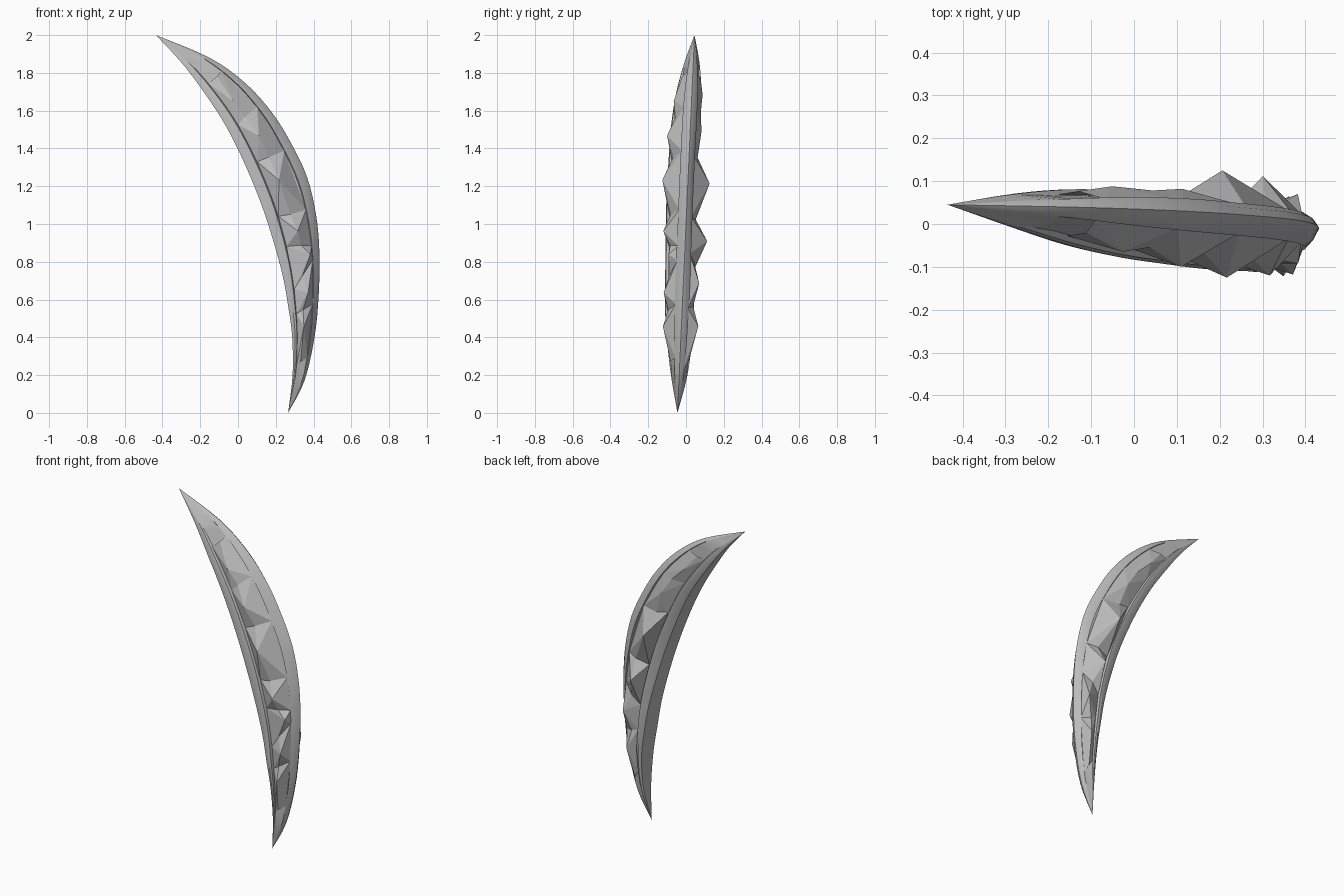
import bpy, bmesh, math, random
from mathutils import Vector

random.seed(4)
if "Cube" in bpy.data.objects:
    bpy.data.objects.remove(bpy.data.objects["Cube"])

stone = bpy.data.materials.new("grey stone")
stone.use_nodes = True
stone.diffuse_color = (0.5, 0.5, 0.5, 1)
stone.node_tree.nodes["Principled BSDF"].inputs["Base Color"].default_value = (0.5, 0.5, 0.5, 1)

# Stations from bottom tip to top tip: inner x, inner z, outer x, outer z, centre y, half thickness
stations = [
    (.265, 0, .265, 0, -.045, 0),
    (.289, .2, .352, .17, -.036, .043),
    (.287, .4, .405, .4, -.035, .068),
    (.268, .55, .427, .62, -.037, .077),
    (.238, .72, .431, .85, -.037, .077),
    (.19, .9, .413, 1.05, -.037, .076),
    (.125, 1.1, .365, 1.25, -.034, .076),
    (.035, 1.32, .28, 1.43, -.022, .076),
    (-.065, 1.52, .18, 1.59, -.006, .076),
    (-.175, 1.69, .04, 1.745, .012, .066),
    (-.295, 1.85, -.15, 1.88, .03, .04),
    (-.435, 2, -.435, 2, .045, 0)]


def station(t):
    """Smoothly interpolated station values."""
    last = len(stations) - 1
    i = min(int(t), last - 1)
    f = t - i
    a, b, c, d = (stations[max(0, min(last, i + k))] for k in (-1, 0, 1, 2))
    return [q + f * (r - p) / 2 + f * f * (2 * p - 5 * q + 4 * r - s) / 2
            + f ** 3 * (3 * (q - r) + s - p) / 2 for p, q, r, s in zip(a, b, c, d)]


def place(t, u, side):
    """Point at length t and width u (inner to outer), side scales thickness."""
    ix, iz, ox, oz, cy, half = station(t)
    ridge = -.045 + .045 * oz
    return Vector((ix + (ox - ix) * u, cy + (ridge - cy) * u + side * max(half, 0),
                   iz + (oz - iz) * u))


def finish(name, bm):
    bmesh.ops.remove_doubles(bm, verts=bm.verts, dist=1e-5)
    bmesh.ops.recalc_face_normals(bm, faces=bm.faces)
    mesh = bpy.data.meshes.new(name)
    bm.to_mesh(mesh)
    bm.free()
    mesh.materials.append(stone)
    obj = bpy.data.objects.new(name, mesh)
    bpy.context.collection.objects.link(obj)
    return obj


# Crescent body: flat inner band, bevelled inner rim, recessed bed, thin outer rim, sharp edge
half_profile = [(0, .86), (.13, 1), (.21, .98), (.24, .74), (.8, .36), (.82, .5), (.93, .28)]
loop = half_profile + [(1, 0)] + [(u, -s) for u, s in reversed(half_profile)]
bm = bmesh.new()
steps = 44
rings = []
for i in range(steps + 1):
    t = i * (len(stations) - 1) / steps
    # The recess fades out into plain rims near both tips
    fade = max(0, min(1, (t - 1) / .6, (10.1 - t) / .6))
    ring = []
    for u, s in loop:
        if .23 < u < .81:
            s += (1 - fade) * math.copysign(.18, s)
        ring.append(bm.verts.new(place(t, u, s)))
    rings.append(ring)
for a, b in zip(rings, rings[1:]):
    for j in range(len(loop)):
        k = (j + 1) % len(loop)
        bm.faces.new((a[j], a[k], b[k], b[j]))
body = finish("crescent_body", bm)
bpy.context.view_layer.objects.active = body
body.select_set(True)
bpy.ops.object.shade_smooth_by_angle(angle=math.radians(25))
body.select_set(False)


# Rough crystal ridges: a chain of off-centre pyramids filling the bed
def crystals(name, side, cuts, peaks):
    bm = bmesh.new()
    low, mid, high = [], [], []
    for t in cuts:
        skew = random.uniform(-.25, .25)
        low.append(bm.verts.new(place(t + skew, .24, side * .8)))
        mid.append(bm.verts.new(place(t, random.uniform(.45, .58), side * .86)))
        high.append(bm.verts.new(place(t - skew, .81, side * .42)))
    for i, (t, u, y) in enumerate(peaks):
        tip = place(t, u, side)
        tip.y = y
        tip = bm.verts.new(tip)
        rim = [low[i], mid[i], high[i], high[i + 1], mid[i + 1], low[i + 1]]
        for a, b in zip(rim, rim[1:] + rim[:1]):
            bm.faces.new((a, b, tip))
    bm.faces.new(low + [mid[-1]] + high[::-1] + [mid[0]])
    finish(name, bm)


crystals("front_crystals", -1, [1.4, 2.8, 3.7, 4.5, 5.4, 6.9, 8.1, 9.4],
         [(2.3, .5, -.122), (3.2, .65, -.118), (4.1, .76, -.092), (4.9, .55, -.12),
          (6.3, .48, -.125), (7.5, .5, -.1), (8.6, .45, -.065)])
crystals("back_crystals", 1, [1.4, 2.9, 4.0, 5.2, 6.9, 8.2, 9.4],
         [(2.3, .6, .065), (3.4, .72, .07), (4.7, .44, .112), (6.25, .42, .125),
          (7.6, .55, .082), (8.8, .45, .088)])
